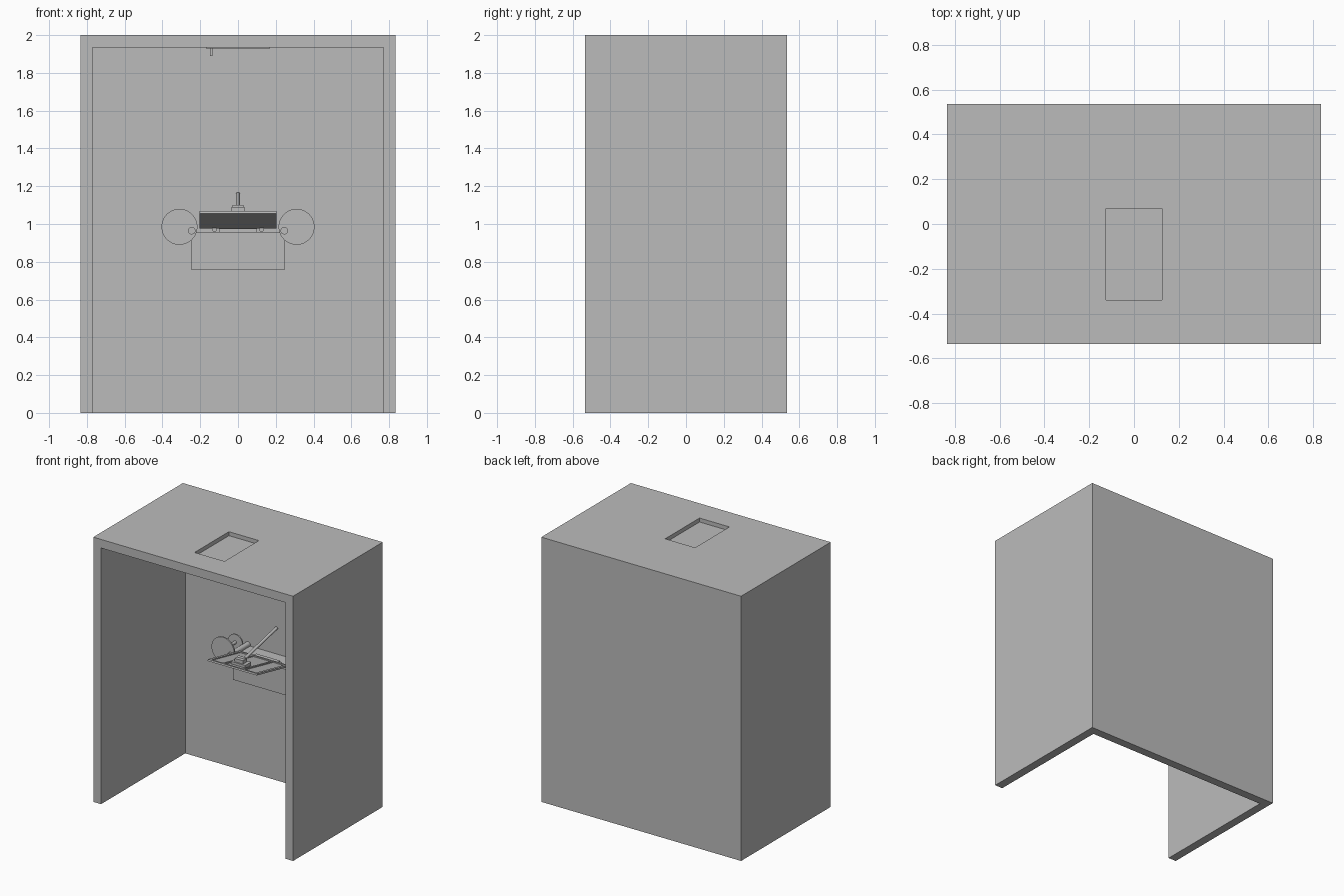
import bpy
from math import radians, atan2, hypot
from mathutils import Vector

if "Cube" in bpy.data.objects:
    bpy.data.objects.remove(bpy.data.objects["Cube"], do_unlink=True)

grey = bpy.data.materials.new("plain grey")
grey.use_nodes = True
grey.diffuse_color = (0.5, 0.5, 0.5, 1)
grey.node_tree.nodes["Principled BSDF"].inputs["Base Color"].default_value = (0.5, 0.5, 0.5, 1)

W, D, H, T = 0.835, 0.535, 2.0, 0.065   # half width, half depth, height, panel thickness


def finish(name):
    ob = bpy.context.object
    ob.name = name
    ob.data.materials.append(grey)
    return ob


def box(name, x, y, z):
    """Box spanning three (low, high) ranges."""
    mid = [(a + b) / 2 for a, b in (x, y, z)]
    bpy.ops.mesh.primitive_cube_add(size=1, location=mid)
    ob = finish(name)
    ob.scale = [b - a for a, b in (x, y, z)]
    bpy.ops.object.transform_apply(location=False, rotation=False, scale=True)
    return ob


def rod(name, start, end, radius, sides=24):
    """Cylinder running from one point to another."""
    a, b = Vector(start), Vector(end)
    bpy.ops.mesh.primitive_cylinder_add(vertices=sides, radius=radius, depth=(b - a).length,
                                        location=(a + b) / 2)
    ob = finish(name)
    ob.rotation_euler = (b - a).to_track_quat('Z', 'Y').to_euler()
    bpy.ops.object.shade_smooth_by_angle(angle=radians(35))
    return ob


# Cabinet shell, open at the front and below
box("back_panel", (-W, W), (D - T, D), (0, H - T))
for side, s in (("left", 1), ("right", -1)):
    box(side + "_panel", sorted((s * W, s * (W - T))), (-D, D - T), (0, H - T))
roof = box("roof", (-W, W), (-D, D), (H - T, H))

# Shallow recess in the roof
cutter = box("recess_cutter", (-0.125, 0.125), (-0.34, 0.07), (H - 0.03, H + 0.1))
cutter.hide_render = True
bpy.context.view_layer.objects.active = roof
cut = roof.modifiers.new("recess", 'BOOLEAN')
cut.operation = 'DIFFERENCE'
cut.solver = 'EXACT'
cut.object = cutter
bpy.ops.object.modifier_apply(modifier=cut.name)
bpy.data.objects.remove(cutter, do_unlink=True)

# Hatch plate with a small handle below the roof
box("hatch_plate", (-0.17, 0.17), (-0.36, 0.09), (H - T - 0.007, H - T))
box("hatch_handle", (-0.147, -0.135), (-0.16, -0.11), (1.89, 1.93))

# Block on the back wall
box("wall_block", (-0.25, 0.25), (0.3, D - T), (0.76, 0.955))

# Sloping tray, raised at its front
front, back = Vector((0, -0.07, 1.055)), Vector((0, 0.31, 0.975))
tilt = atan2(back.z - front.z, back.y - front.y)
half = hypot(back.y - front.y, back.z - front.z) / 2


def on_tray(name, x, y, z):
    """Box placed in the tray's own sloping frame."""
    ob = box(name, x, y, z)
    local = ob.location.copy()
    ob.rotation_euler = (tilt, 0, 0)
    ob.location = (front + back) / 2 + ob.rotation_euler.to_matrix() @ local
    return ob


on_tray("tray_base", (-0.205, 0.205), (-half, half), (0, 0.006))
for side, s in (("left", 1), ("right", -1)):
    on_tray(side + "_tray_rim", sorted((s * 0.205, s * 0.185)), (-half, half), (0.006, 0.013))
    on_tray(side + "_tray_bar", sorted((s * 0.09, s * 0.075)), (-half + 0.02, half - 0.02), (0.006, 0.014))
    rod(side + "_tray_foot", (s * 0.125, 0.29, 0.972), (s * 0.125, 0.33, 0.972), 0.013)
    # Round plates on axles beside the block
    rod(side + "_front_disc", (s * 0.31, 0.262, 0.985), (s * 0.31, 0.272, 0.985), 0.095, 48)
    rod(side + "_rear_disc", (s * 0.31, 0.41, 0.985), (s * 0.31, 0.42, 0.985), 0.06, 40)
    rod(side + "_axle", (s * 0.31, 0.27, 0.985), (s * 0.31, D - T, 0.985), 0.012)
    rod(side + "_side_tube", (s * 0.245, 0.25, 0.965), (s * 0.245, D - T, 0.965), 0.02)
for end, y in (("front", -half), ("back", half - 0.02)):
    on_tray(end + "_tray_rim", (-0.185, 0.185), (y, y + 0.02), (0.006, 0.013))
box("tray_support", (-0.1, 0.1), (0.28, 0.36), (0.955, 0.975))

# Leaning lever in its clamp
box("clamp_base", (-0.06, 0.06), (0.0, 0.07), (1.04, 1.065))
box("clamp_block", (-0.035, 0.035), (0.01, 0.06), (1.045, 1.09))
rod("clamp_pin", (-0.03, 0.045, 1.092), (0.03, 0.045, 1.092), 0.008)
rod("lever", (0, 0.03, 1.06), (0, 0.46, 1.157), 0.011)
